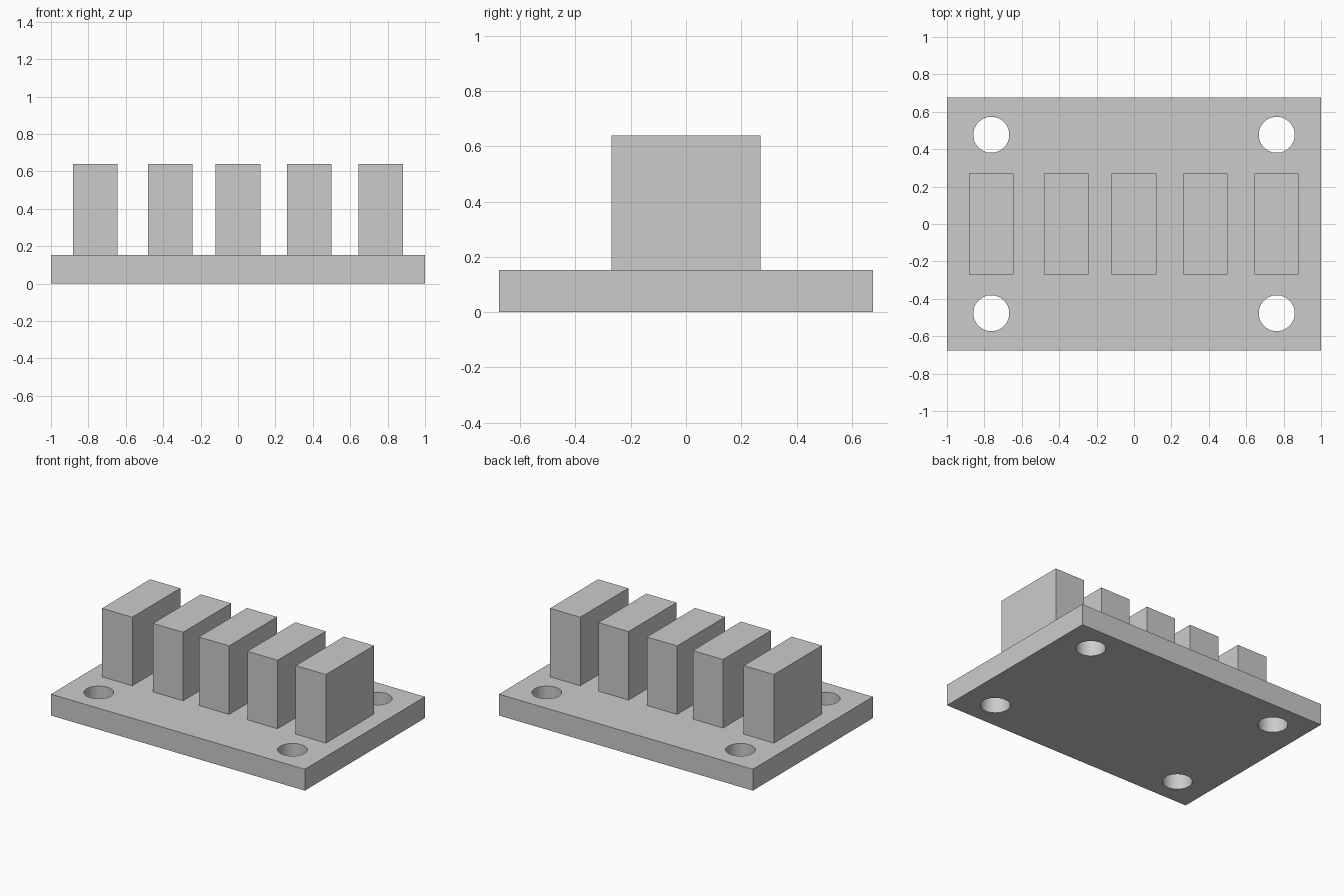
import bpy

cube = bpy.data.objects.get("Cube")
if cube:
    bpy.data.objects.remove(cube, do_unlink=True)

GREY = (0.6, 0.6, 0.6, 1.0)
grey = bpy.data.materials.new("plain_grey")
grey.use_nodes = True
grey.diffuse_color = GREY
for node in grey.node_tree.nodes:
    if node.type == "BSDF_PRINCIPLED":
        node.inputs["Base Color"].default_value = GREY

PLATE_TOP = 0.152
BLOCK_TOP = 0.64


def box(name, x, width, depth, bottom, top):
    """Axis-aligned block centred on y = 0."""
    bpy.ops.mesh.primitive_cube_add(size=1, location=(x, 0, (bottom + top) / 2))
    obj = bpy.context.object
    obj.name = name
    obj.scale = (width, depth, top - bottom)
    bpy.ops.object.transform_apply(location=False, rotation=False, scale=True)
    obj.data.materials.append(grey)
    return obj


# Base plate
plate = box("base_plate", 0, 2.0, 1.352, 0, PLATE_TOP)

# Four round mounting holes through the corners
for sx in (-1, 1):
    for sy in (-1, 1):
        bpy.ops.mesh.primitive_cylinder_add(
            vertices=64, radius=0.096, depth=1, location=(sx * 0.763, sy * 0.477, 0))
        cutter = bpy.context.object
        cutter.name = "hole_cutter"
        cutter.hide_render = True
        cutter.data.materials.append(grey)
        cut = plate.modifiers.new("mounting_hole", "BOOLEAN")
        cut.operation = "DIFFERENCE"
        cut.solver = "EXACT"
        cut.object = cutter
        bpy.ops.object.select_all(action="DESELECT")
        plate.select_set(True)
        bpy.context.view_layer.objects.active = plate
        bpy.ops.object.modifier_apply(modifier=cut.name)
        bpy.data.objects.remove(cutter, do_unlink=True)

# Smooth hole walls, sharp plate edges
bpy.ops.object.shade_smooth_by_angle()

# Row of upright blocks
for i, x in enumerate((-0.763, -0.362, 0.0, 0.382, 0.763), start=1):
    box(f"upright_block_{i}", x, 0.238, 0.54, PLATE_TOP, BLOCK_TOP)
